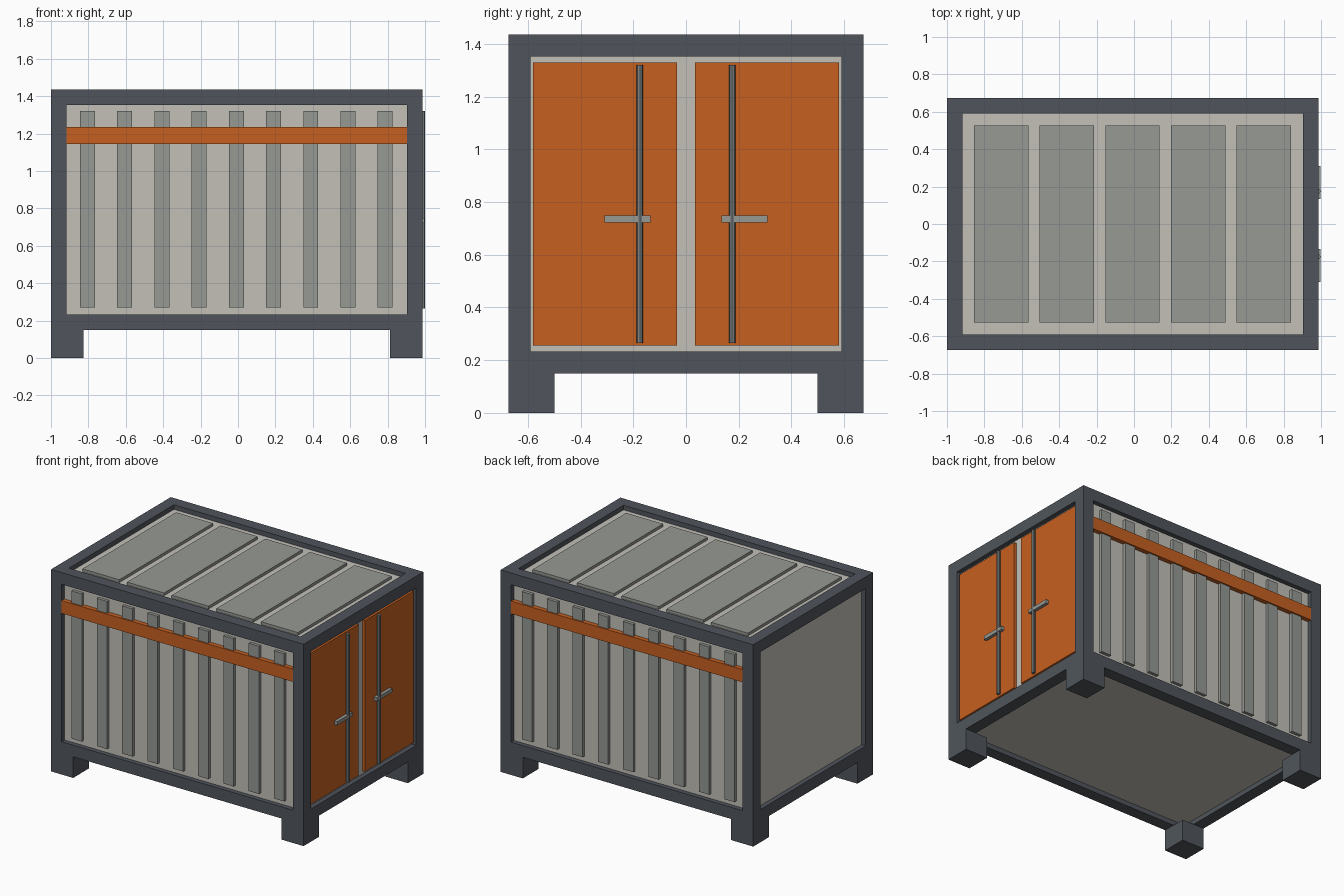
import bpy
import math

old = bpy.data.objects.get("Cube")
if old:
    bpy.data.objects.remove(old)


def material(name, rgb):
    m = bpy.data.materials.new(name)
    m.use_nodes = True
    m.diffuse_color = (*rgb, 1)
    m.node_tree.nodes["Principled BSDF"].inputs["Base Color"].default_value = (*rgb, 1)
    return m


SLATE = material("slate frame", (0.08, 0.091, 0.107))
CREAM = material("pale panel", (0.546, 0.527, 0.485))
GREY = material("grey ribs", (0.305, 0.319, 0.296))
ORANGE = material("orange paint", (0.565, 0.117, 0.015))
STEEL = material("steel bars", (0.21, 0.23, 0.23))


def box(name, x, y, z, mat):
    """Box from (min, max) ranges on each axis."""
    bpy.ops.mesh.primitive_cube_add(size=1, location=[sum(r) / 2 for r in (x, y, z)])
    ob = bpy.context.object
    ob.name = name
    ob.scale = [abs(r[1] - r[0]) for r in (x, y, z)]
    bpy.ops.object.transform_apply(location=False, rotation=False, scale=True)
    ob.data.materials.append(mat)
    return ob


def span(centre, size):
    return (centre - size / 2, centre + size / 2)


def side(s, a, b):
    """Range a..b mirrored to the side s, kept in ascending order."""
    return tuple(sorted((s * a, s * b)))


# Overall frame extents
X0, X1, Y, Z0, Z1 = -1.0, 0.987, 0.673, 0.15, 1.435
BEAM, FOOT, RECESS = 0.083, 0.175, 0.033
inner_x = (X0 + BEAM, X1 - BEAM)
inner_y = (BEAM - Y, Y - BEAM)
ends_x = {"back": (X0, X0 + BEAM), "door": (X1 - BEAM, X1)}
feet_x = {"back": (X0, X0 + FOOT), "door": (X1 - FOOT, X1)}
levels = {"lower": (Z0, Z0 + BEAM), "upper": (Z1 - BEAM, Z1)}

# Posts, feet and beams
for s, side_name in ((-1, "right"), (1, "left")):
    for end in ends_x:
        box(f"{end}_{side_name}_post", ends_x[end], side(s, Y - BEAM, Y), (Z0, Z1), SLATE)
        box(f"{end}_{side_name}_foot", feet_x[end], side(s, Y - FOOT, Y), (0, Z0), SLATE)
    for level, z in levels.items():
        box(f"{level}_{side_name}_long_beam", inner_x, side(s, Y - BEAM, Y), z, SLATE)
for end, x in ends_x.items():
    for level, z in levels.items():
        box(f"{level}_{end}_cross_beam", x, inner_y, z, SLATE)

# Recessed body
wall = Y - RECESS
roof = Z1 - RECESS
door_wall = X1 - RECESS
box("body", (X0 + RECESS, door_wall), (-wall, wall), (Z0 + RECESS, roof), CREAM)

# Side ribs and painted band on both long walls
for s, side_name in ((-1, "right"), (1, "left")):
    for i in range(9):
        box(f"{side_name}_wall_rib", span(-0.805 + i * 0.199, 0.08),
            side(s, wall - 0.005, wall + 0.022), (0.27, 1.32), GREY)
    box(f"{side_name}_wall_band", inner_x, side(s, wall - 0.005, Y - 0.001),
        (1.145, 1.235), ORANGE)

# Roof panels
for i in range(5):
    box("roof_panel", span(-0.71 + i * 0.351, 0.29), (-0.526, 0.526),
        (roof - 0.005, roof + 0.02), GREY)

# Doors with locking rods and handles
for s, side_name in ((-1, "right"), (1, "left")):
    box(f"{side_name}_door", (door_wall - 0.005, door_wall + 0.02),
        side(s, 0.035, 0.58), (0.255, 1.33), ORANGE)
    bpy.ops.mesh.primitive_cylinder_add(vertices=8, radius=0.0125, depth=1.055,
                                        location=(0.9875, s * 0.175, 0.7925))
    rod = bpy.context.object
    rod.name = f"{side_name}_locking_rod"
    rod.data.materials.append(STEEL)
    box(f"{side_name}_door_handle", (0.974, 0.997), side(s, 0.135, 0.309),
        (0.722, 0.748), GREY)
